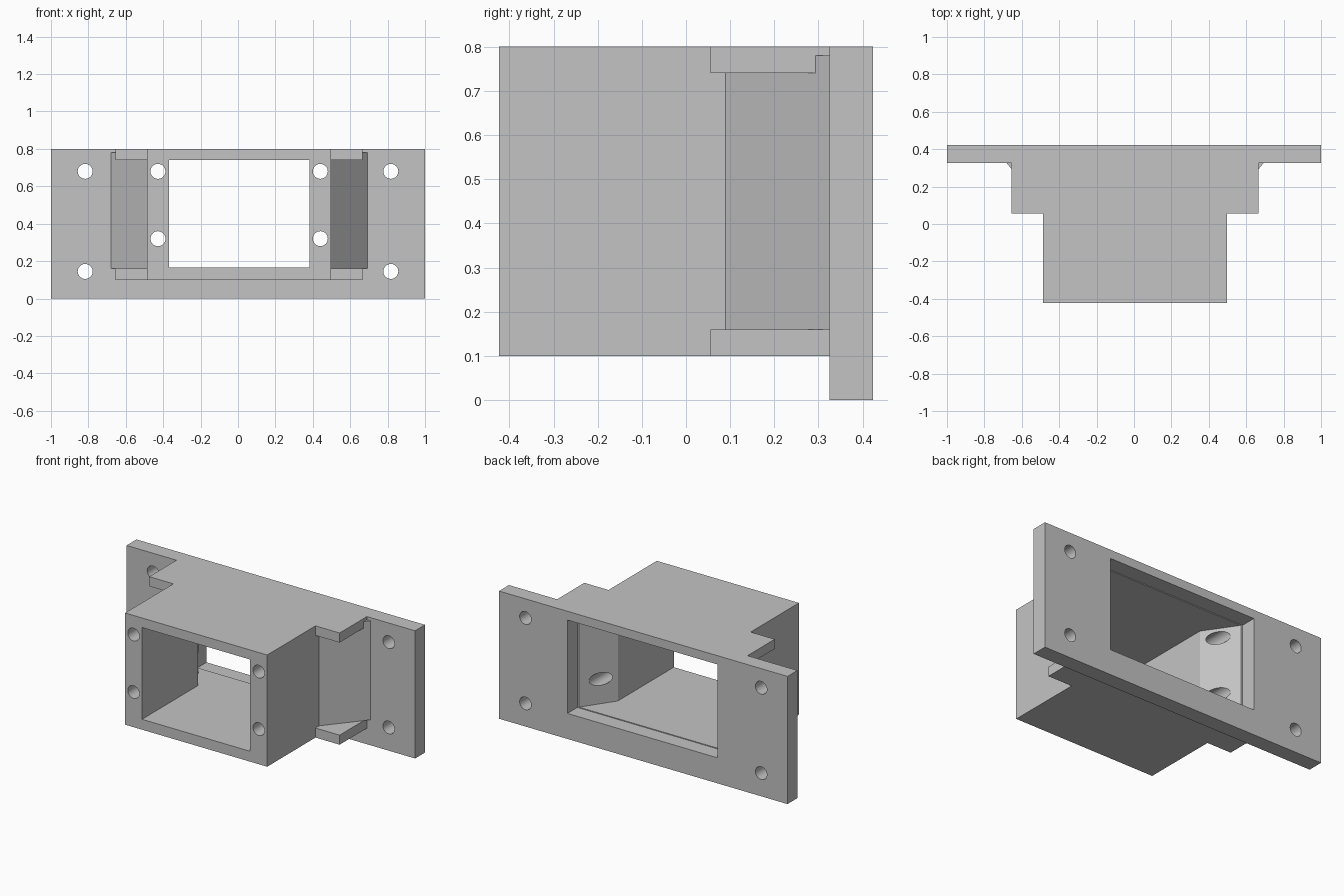
import bpy, bmesh, math
from mathutils import Matrix, Vector

if "Cube" in bpy.data.objects:
    bpy.data.objects.remove(bpy.data.objects["Cube"], do_unlink=True)

grey = bpy.data.materials.new("plain_grey")
grey.use_nodes = True
grey.diffuse_color = (0.55, 0.55, 0.55, 1)
grey.node_tree.nodes["Principled BSDF"].inputs["Base Color"].default_value = (0.55, 0.55, 0.55, 1)

SHIFT = 0.006  # the housing sits slightly off the plate centre


def finish(name, bm):
    bmesh.ops.recalc_face_normals(bm, faces=bm.faces)
    mesh = bpy.data.meshes.new(name)
    bm.to_mesh(mesh)
    bm.free()
    mesh.materials.append(grey)
    ob = bpy.data.objects.new(name, mesh)
    bpy.context.collection.objects.link(ob)
    return ob


def prism(name, plan, z0, z1):
    """Extrude a plan outline between two heights."""
    bm = bmesh.new()
    face = bm.faces.new([bm.verts.new((x, y, z0)) for x, y in plan])
    top = bmesh.ops.extrude_face_region(bm, geom=[face])["geom"]
    bmesh.ops.translate(bm, vec=(0, 0, z1 - z0),
                        verts=[v for v in top if isinstance(v, bmesh.types.BMVert)])
    return finish(name, bm)


def mirrored(half):
    """Full outline from its +x half."""
    return ([(SHIFT + x, y) for x, y in half]
            + [(SHIFT - x, y) for x, y in reversed(half)])


def box(name, half_x, y0, y1, z0, z1, cx=SHIFT):
    return prism(name, [(cx - half_x, y0), (cx + half_x, y0),
                        (cx + half_x, y1), (cx - half_x, y1)], z0, z1)


def drill(name, x, z, y0, y1):
    bm = bmesh.new()
    place = Matrix.Translation(Vector((x, (y0 + y1) / 2, z))) @ Matrix.Rotation(math.pi / 2, 4, 'X')
    bmesh.ops.create_cone(bm, cap_ends=True, segments=32, radius1=0.04,
                          radius2=0.04, depth=y1 - y0, matrix=place)
    return finish(name, bm)


def combine(target, tool, operation):
    mod = target.modifiers.new("join", 'BOOLEAN')
    mod.operation, mod.object, mod.solver = operation, tool, 'EXACT'
    bpy.context.view_layer.update()
    result = bpy.data.meshes.new_from_object(
        target.evaluated_get(bpy.context.evaluated_depsgraph_get()))
    target.modifiers.clear()
    target.data = result
    bpy.data.objects.remove(tool, do_unlink=True)


# Back plate, housing, wing shelves and sloped side walls
bracket = box("mounting_bracket", 1.0, 0.325, 0.423, 0, 0.8, cx=0)
wall_plan = mirrored([(0.4925, 0.09), (0.687, 0.326), (0.687, 0.36)])
solids = [
    box("housing", 0.4925, -0.423, 0.36, 0.1, 0.8),
    box("lower_wing", 0.66, 0.055, 0.36, 0.1, 0.16),
    box("upper_wing", 0.66, 0.055, 0.36, 0.74, 0.8),
    prism("sloped_walls", wall_plan, 0.16, 0.78),
]
for part in solids:
    combine(bracket, part, 'UNION')

# Tunnel that flares towards the plate, and the plate window
tunnel = mirrored([(0.375, -0.5), (0.375, 0.13), (0.508, 0.325), (0.508, 0.36)])
cuts = [prism("tunnel_cutter", tunnel, 0.165, 0.74),
        box("window_cutter", 0.52, 0.325, 0.5, 0.16, 0.745)]

# Screw holes in the plate and along the housing walls
for side in (-1, 1):
    for z in (0.145, 0.68):
        cuts.append(drill("plate_hole", side * 0.817, z, 0.25, 0.5))
    for z in (0.32, 0.68):
        cuts.append(drill("wall_hole", SHIFT + side * 0.434, z, -0.5, 0.31))
for cutter in cuts:
    combine(bracket, cutter, 'DIFFERENCE')

bpy.ops.object.select_all(action='DESELECT')
bracket.select_set(True)
bpy.context.view_layer.objects.active = bracket
bpy.ops.object.shade_smooth_by_angle(angle=math.radians(25))
